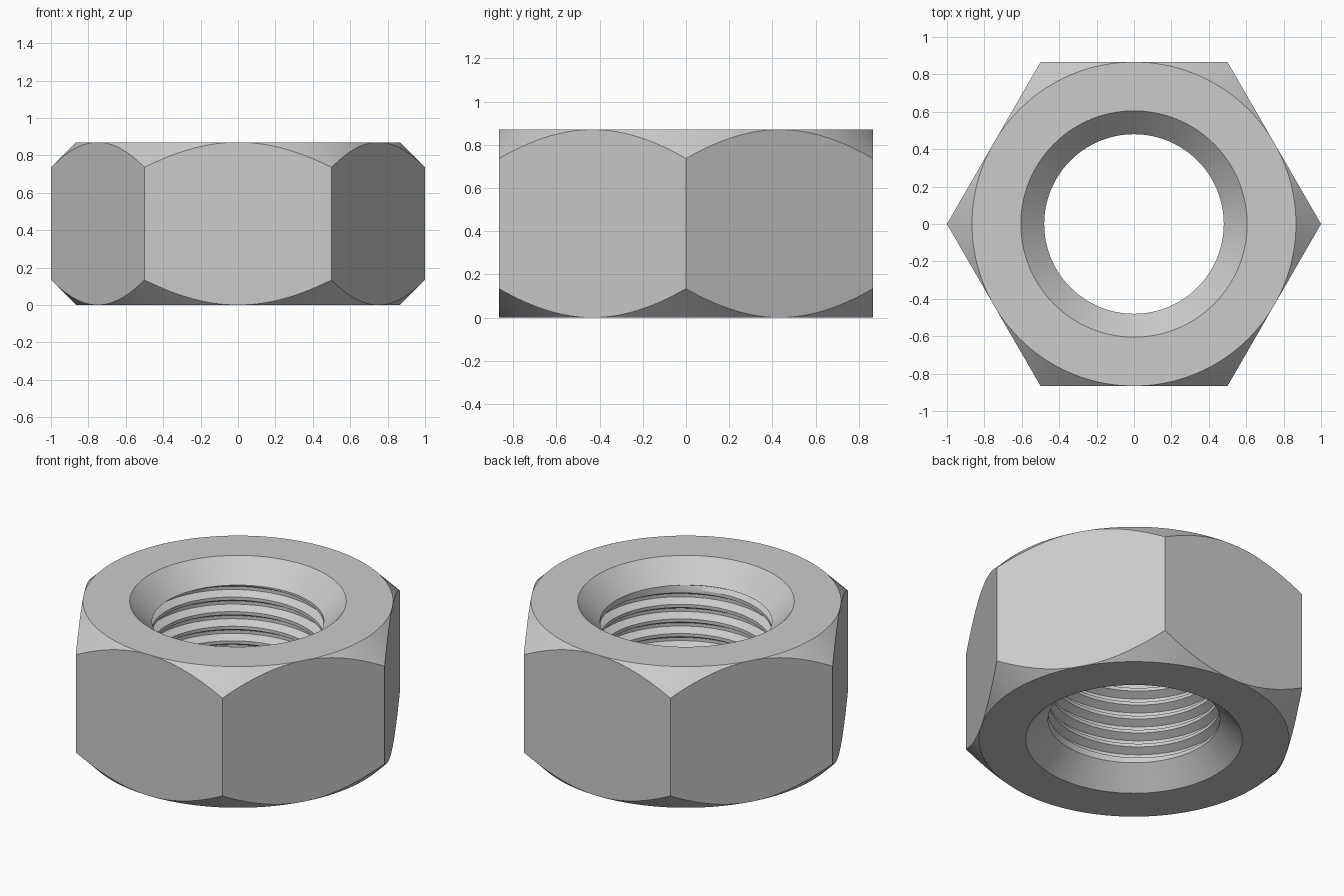
import bpy, bmesh, math

if "Cube" in bpy.data.objects:
    bpy.data.objects.remove(bpy.data.objects["Cube"])

H, APO = 0.87, math.sqrt(3) / 2      # height, half width across flats
RIM, BORE, DEPTH = 0.605, 0.48, 0.125  # countersink rim, bore, countersink depth
ROOT, PITCH, TAPER = 0.525, 0.09, 0.025
SEG = 192
Z0, Z1 = DEPTH, H - DEPTH
# thread profile over one pitch: (fraction of pitch, fraction of groove depth)
THREAD = [(0.0, 0), (0.22, 0), (0.5, 1), (0.72, 1)]


def column(theta):
    """Closed section of the nut at one angle, as (radius, z) points."""
    a = (theta + math.pi / 6) % (math.pi / 3) - math.pi / 6
    a = math.pi / 6 - abs(a)
    hexr = APO / math.cos(a)          # corners on the x axis
    drop = hexr - APO                 # 45 degree corner chamfer
    pts = [(RIM, H), (APO, H), (hexr, H - drop), (hexr, drop), (APO, 0), (RIM, 0), (BORE, Z0)]
    # helical thread, fading out at both countersinks
    turns = int((Z1 - Z0) / PITCH) + 3
    for k in range(-2, turns):
        for f, d in THREAD:
            z = Z0 + PITCH * (k + f + theta / math.tau + 0.5)
            z = min(max(z, Z0), Z1)
            fade = min(1, (z - Z0) / TAPER, (Z1 - z) / TAPER)
            pts.append((BORE + (ROOT - BORE) * d * fade, z))
    pts.append((BORE, Z1))
    return pts


bm = bmesh.new()
cols = []
for i in range(SEG + 1):
    t = math.tau * i / SEG
    cols.append([bm.verts.new((r * math.cos(t), r * math.sin(t), z)) for r, z in column(t)])
for a, b in zip(cols, cols[1:]):
    n = len(a)
    for j in range(n):
        k = (j + 1) % n
        bm.faces.new((a[j], a[k], b[k], b[j]))
bmesh.ops.remove_doubles(bm, verts=bm.verts[:], dist=1e-5)
bmesh.ops.recalc_face_normals(bm, faces=bm.faces[:])

# hex nut
mesh = bpy.data.meshes.new("hex_nut")
bm.to_mesh(mesh)
bm.free()
nut = bpy.data.objects.new("hex_nut", mesh)
bpy.context.collection.objects.link(nut)

steel = bpy.data.materials.new("steel grey")
steel.diffuse_color = (0.6, 0.6, 0.6, 1)
steel.use_nodes = True
steel.node_tree.nodes["Principled BSDF"].inputs["Base Color"].default_value = steel.diffuse_color
mesh.materials.append(steel)

bpy.context.view_layer.objects.active = nut
nut.select_set(True)
bpy.ops.object.shade_smooth_by_angle(angle=math.radians(25))
